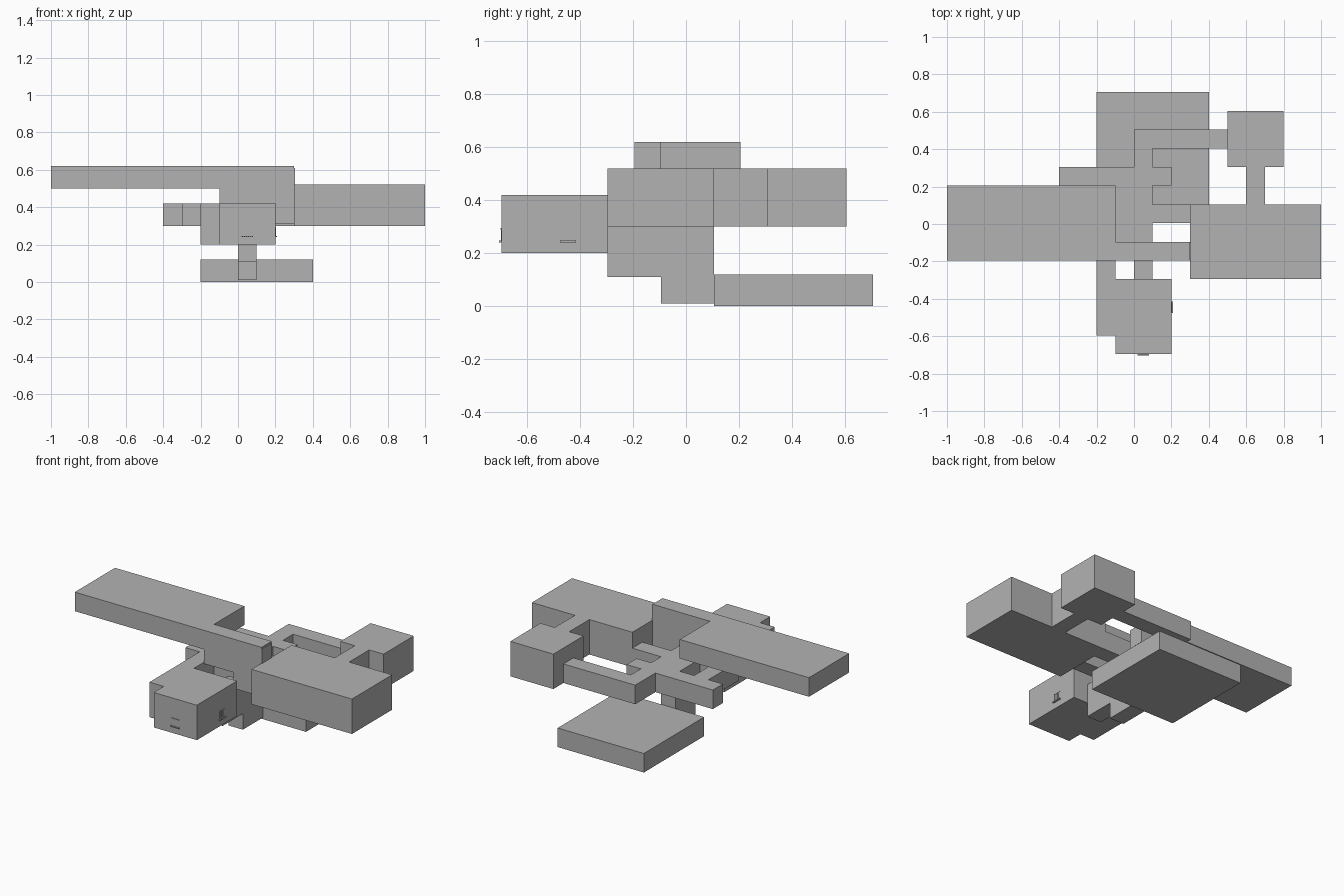
import bpy, bmesh
from mathutils import Vector

cube = bpy.data.objects.get("Cube")
if cube:
    bpy.data.objects.remove(cube, do_unlink=True)

UNIT = 0.1                          # one plan square
OFFSET = Vector((0, 0.005, 0))      # centres the layout

stone = bpy.data.materials.new("plain_grey")
stone.use_nodes = True
grey = (0.45, 0.45, 0.45, 1)
stone.diffuse_color = grey
stone.node_tree.nodes["Principled BSDF"].inputs["Base Color"].default_value = grey


def extrude(name, outline, low, high, axis="z"):
    """Extrude an outline, in plan squares, along the given axis."""
    place = {"x": lambda a, b, h: (h, a, b),
             "y": lambda a, b, h: (a, h, b),
             "z": lambda a, b, h: (a, b, h)}[axis]
    bm = bmesh.new()
    base = bm.faces.new([bm.verts.new(Vector(place(a, b, low)) * UNIT + OFFSET)
                         for a, b in outline])
    moved = bmesh.ops.extrude_face_region(bm, geom=[base])["geom"]
    bmesh.ops.translate(bm, vec=Vector(place(0, 0, high - low)) * UNIT,
                        verts=[v for v in moved if isinstance(v, bmesh.types.BMVert)])
    bmesh.ops.recalc_face_normals(bm, faces=bm.faces[:])
    mesh = bpy.data.meshes.new(name)
    bm.to_mesh(mesh)
    bm.free()
    mesh.materials.append(stone)
    obj = bpy.data.objects.new(name, mesh)
    bpy.context.collection.objects.link(obj)
    return obj


def rect(a0, b0, a1, b1):
    return [(a0, b0), (a1, b0), (a1, b1), (a0, b1)]


# Lowest and highest halls
extrude("lower_hall", rect(-2, 1, 4, 7), 0, 1.2)
extrude("upper_hall", rect(-10, -2, -1, 2), 5, 6.2)

# Front room with its side alcove
extrude("front_room", [(-1, -7), (2, -7), (2, -3), (-1, -3), (-1, -1),
                       (-2, -1), (-2, -6), (-1, -6)], 2, 4.2)

# Side hall, short link and back room
extrude("side_and_back_rooms", [(3, -3), (10, -3), (10, 1), (7, 1), (7, 3), (8, 3),
                                (8, 6), (5, 6), (5, 3), (6, 3), (6, 1), (3, 1)], 3, 5.2)

# Central room with corridors branching from it
extrude("central_room", [(-1, -1), (1, -1), (1, 0), (3, 0), (3, 1), (1, 1), (1, 2),
                         (2, 2), (2, 3), (1, 3), (1, 4), (5, 4), (5, 5), (0, 5),
                         (0, 3), (-4, 3), (-4, 2), (-1, 2)], 3, 4.2)
extrude("west_passage", [(-3, -1), (-1, -1), (-1, 0), (-2, 0), (-2, 2), (-3, 2)], 3, 4.2)

# Stepped stairwells between the levels
extrude("upper_stairwell", [(-1, 4.1), (1, 4.1), (1, 3.1), (3, 3.1), (3, 6.2), (-1, 6.2)],
        -2, -1, "y")
extrude("upper_stair_end", rect(3, 5.2, 3.05, 6.1), -2, -1, "y")
extrude("lower_stairwell", [(-3, 1.1), (-1, 1.1), (-1, 0.1), (1, 0.1), (1, 3.2), (-3, 3.2)],
        0, 1, "x")


# Small barred grilles on the front room
def grille(name, centre, wall, out, axis):
    def plate(part, width, low, high, depth, shift=0):
        mid = centre + shift
        extrude(name + part, rect(mid - width / 2, low, mid + width / 2, high),
                wall, wall + out * depth, axis)
    plate("_sill", 0.6, 2.4, 2.47, 0.09)
    plate("_lintel", 0.5, 2.9, 2.95, 0.04)
    for i in range(5):
        plate("_bar_%d" % i, 0.06, 2.47, 2.9, 0.03, (i - 2) * 0.105)


grille("front_grille", 0.5, -7, -1, "y")
grille("side_grille", -4.5, 2, 1, "x")
